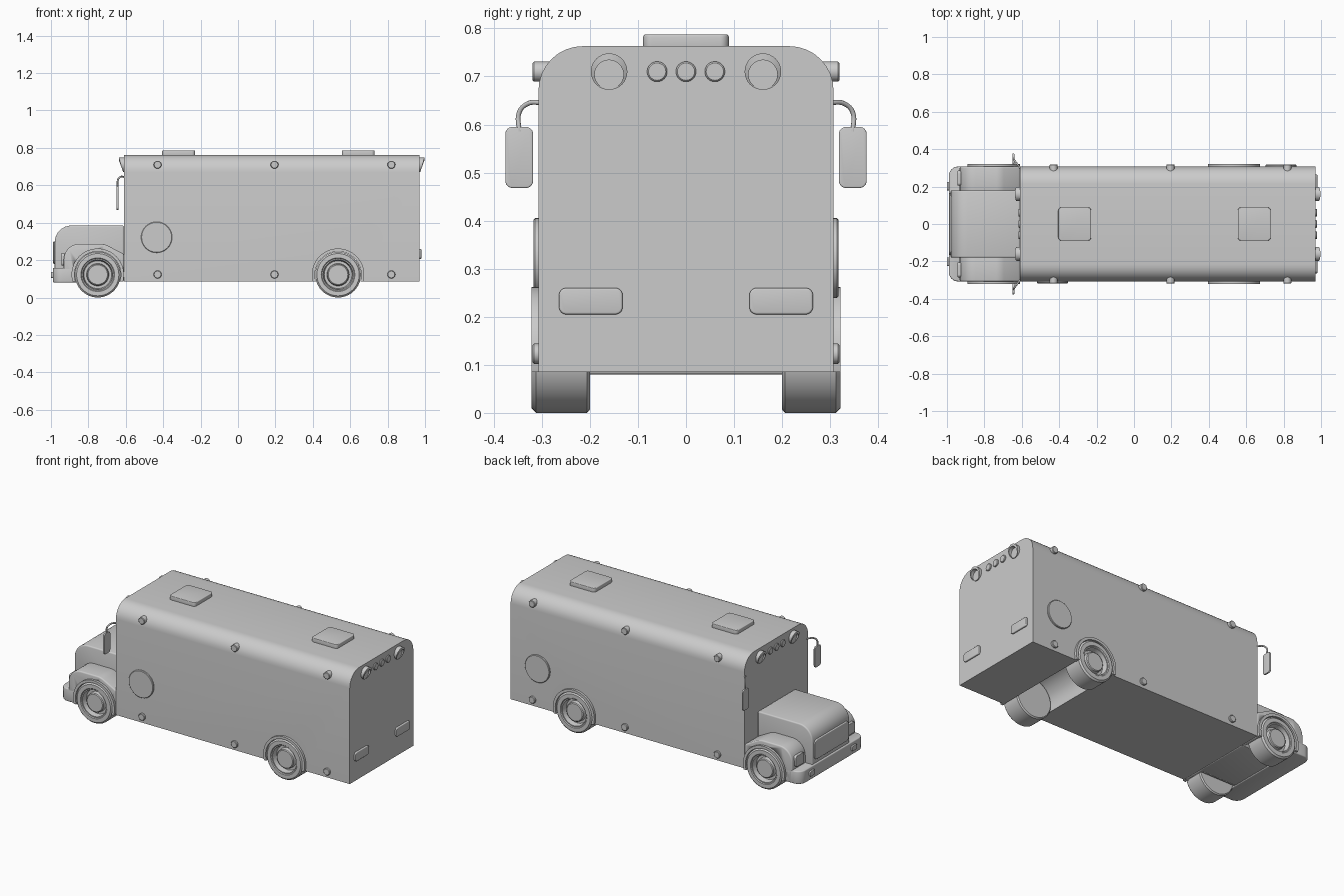
import bpy, bmesh, math
from mathutils import Vector

cube = bpy.data.objects.get("Cube")
if cube:
    bpy.data.objects.remove(cube, do_unlink=True)

grey = bpy.data.materials.new("plain grey")
grey.use_nodes = True
COLOUR = (0.6, 0.6, 0.6, 1)
grey.diffuse_color = COLOUR
grey.node_tree.nodes["Principled BSDF"].inputs["Base Color"].default_value = COLOUR

# Places a profile point (u, v) at depth w along an axis
PLACE = {"x": lambda u, v, w: (w, u, v),
         "y": lambda u, v, w: (u, w, v),
         "z": lambda u, v, w: (u, v, w)}


def finish(name, bm, bevel=0):
    bmesh.ops.recalc_face_normals(bm, faces=bm.faces)
    mesh = bpy.data.meshes.new(name)
    bm.to_mesh(mesh)
    bm.free()
    mesh.materials.append(grey)
    ob = bpy.data.objects.new(name, mesh)
    bpy.context.collection.objects.link(ob)
    bpy.ops.object.select_all(action="DESELECT")
    ob.select_set(True)
    bpy.context.view_layer.objects.active = ob
    if bevel:
        mod = ob.modifiers.new("soft edges", "BEVEL")
        mod.width, mod.segments, mod.limit_method = bevel, 3, "ANGLE"
        mod.angle_limit = math.radians(50)
        bpy.ops.object.modifier_apply(modifier=mod.name)
    bpy.ops.object.shade_smooth_by_angle(angle=math.radians(35))
    return ob


def rounded(corners, steps=8):
    """Round each (u, v, radius) corner of an outline."""
    out = []
    for i, (u, v, r) in enumerate(corners):
        p = Vector((u, v))
        if not r:
            out.append(p)
            continue
        a = (Vector(corners[i - 1][:2]) - p).normalized()
        b = (Vector(corners[(i + 1) % len(corners)][:2]) - p).normalized()
        half = a.angle(b) / 2
        centre = p + (a + b).normalized() * r / math.sin(half)
        start = p + a * r / math.tan(half) - centre
        end = p + b * r / math.tan(half) - centre
        sweep = start.angle(end)
        for k in range(steps + 1):
            t = k / steps
            out.append(centre + (start * math.sin((1 - t) * sweep)
                                 + end * math.sin(t * sweep)) / math.sin(sweep))
    return out


def prism(name, corners, axis, w0, w1, bevel=0):
    bm = bmesh.new()
    pts = rounded(corners)
    low, high = ([bm.verts.new(PLACE[axis](p[0], p[1], w)) for p in pts] for w in (w0, w1))
    bm.faces.new(low)
    bm.faces.new(high)
    for i in range(len(pts)):
        bm.faces.new((low[i - 1], low[i], high[i], high[i - 1]))
    return finish(name, bm, bevel)


def rect(u0, u1, v0, v1, r=0):
    return [(u0, v0, r), (u1, v0, r), (u1, v1, r), (u0, v1, r)]


def lathe(name, profile, axis, u, v, closed=False, sides=40):
    """Spin (radius, depth) points around an axis through (u, v)."""
    bm = bmesh.new()
    rings = []
    for r, w in profile:
        rings.append([bm.verts.new(PLACE[axis](u + r * math.cos(a), v + r * math.sin(a), w))
                      for a in (math.tau * k / sides for k in range(sides))])
    pairs = list(zip(rings, rings[1:]))
    if closed:
        pairs.append((rings[-1], rings[0]))
    else:
        bm.faces.new(rings[0])
        bm.faces.new(rings[-1])
    for a, b in pairs:
        for k in range(sides):
            bm.faces.new((a[k - 1], a[k], b[k], b[k - 1]))
    return finish(name, bm)


def disc(name, axis, u, v, r, w0, w1, sides=32):
    soft = min(0.003, abs(w1 - w0) / 3)
    tip = w1 - math.copysign(soft, w1 - w0)
    return lathe(name, [(r, w0), (r, tip), (r - soft, w1)], axis, u, v, sides=sides)


def cut_well(target, x, y0, y1):
    cutter = lathe("well_cutter", [(WELL, y0), (WELL, y1)], "y", x, AXLE_Z)
    cutter.hide_render = True
    mod = target.modifiers.new("wheel well", "BOOLEAN")
    mod.operation, mod.object, mod.solver = "DIFFERENCE", cutter, "EXACT"
    bpy.context.view_layer.objects.active = target
    bpy.ops.object.modifier_apply(modifier=mod.name)
    bpy.data.objects.remove(cutter, do_unlink=True)


AXLE_Z, WELL = 0.122, 0.128
FRONT_X, REAR_X = -0.75, 0.535
BACK, NOSE = 0.97, -0.61   # ends of the cargo body
SIDE, FLOOR, ROOF = 0.307, 0.085, 0.763

# Cargo body with an arched well right across it
body = prism("cargo_body", [(-SIDE, FLOOR, 0), (SIDE, FLOOR, 0),
                            (SIDE, ROOF, 0.092), (-SIDE, ROOF, 0.092)], "x", NOSE, BACK)
cut_well(body, REAR_X, -0.4, 0.4)

# Hood, grille and bumper
prism("hood", [(-0.98, FLOOR, 0), (-0.98, 0.385, 0.09), (NOSE, 0.385, 0),
               (NOSE, FLOOR, 0)], "y", -0.18, 0.18, 0.008)
prism("grille", rect(-0.165, 0.165, 0.18, 0.3, 0.025), "x", -0.988, -0.975, 0.004)
bumper = prism("bumper", [(-0.99, -SIDE, 0.05), (-0.99, SIDE, 0.05),
                          (-0.86, SIDE, 0), (-0.86, -SIDE, 0)], "z", 0.08, 0.158, 0.006)

# Roof hatches
for name, x in (("front_hatch", -0.317), ("rear_hatch", 0.643)):
    prism(name, rect(x - 0.088, x + 0.088, -0.089, 0.089, 0.018), "z", 0.755, 0.787, 0.004)


def hooded_lamp(name, x, d, y, z=0.71):
    """Round lamp under a visor that is deepest at the top."""
    bm = bmesh.new()
    n, r, ri = 32, 0.038, 0.030
    rings = [[], [], [], []]
    for k in range(n):
        c, s = math.cos(math.tau * k / n), math.sin(math.tau * k / n)
        tip = x + d * (0.005 + 0.011 * (1 + s))
        outer, inner = (y + r * c, z + r * s), (y + ri * c, z - 0.006 + ri * s)
        for ring, (u, v), w in zip(rings, (outer, outer, inner, inner),
                                   (x - d * 0.005, tip, tip, x + d * 0.004)):
            ring.append(bm.verts.new((w, u, v)))
    for a, b in zip(rings, rings[1:]):
        for k in range(n):
            bm.faces.new((a[k - 1], a[k], b[k], b[k - 1]))
    bm.faces.new(rings[0])
    bm.faces.new(rings[-1])
    finish(name, bm)


# Lamp rows at both ends of the body
for end, x, d in (("front", NOSE, -1), ("rear", BACK, 1)):
    for y in (-0.16, 0.16):
        hooded_lamp(end + "_hooded_lamp", x, d, y)
    for y in (-0.06, 0, 0.06):
        disc(end + "_roof_marker", "x", y, 0.71, 0.021, x - d * 0.005, x + d * 0.008)

for label, s in (("left", 1), ("right", -1)):
    # Front fenders with wells
    fender = prism(label + "_fender", [(-0.932, FLOOR, 0), (-0.932, 0.287, 0.085),
                                       (-0.715, 0.287, 0.09), (NOSE, 0.232, 0), (NOSE, FLOOR, 0)],
                   "y", s * 0.17, s * SIDE, 0.008)
    cut_well(fender, FRONT_X, s * 0.185, s * 0.4)
    # Wheels and arch flares
    for end, x in (("front", FRONT_X), ("rear", REAR_X)):
        lathe(f"{label}_{end}_wheel",
              [(0.115, s * 0.2), (0.122, s * 0.206), (0.122, s * 0.312), (0.113, s * 0.321),
               (0.09, s * 0.321), (0.086, s * 0.316), (0.08, s * 0.316), (0.074, s * 0.285),
               (0.06, s * 0.285), (0.057, s * 0.308), (0.052, s * 0.312)], "y", x, AXLE_Z)
        flare = []
        for r, flip in ((0.14, 1), (0.124, -1)):
            drop = math.asin((AXLE_Z - FLOOR) / r)
            arc = [-drop + (math.pi + 2 * drop) * k / 32 for k in range(33)][::flip]
            flare += [(x + r * math.cos(a), AXLE_Z + r * math.sin(a), 0) for a in arc]
        prism(f"{label}_{end}_flare", flare, "y", s * 0.295, s * 0.321)
    # Front lamps, bumper lamps and tail lamps
    y0, y1 = sorted((s * 0.205, s * 0.285))
    prism(label + "_headlamp", rect(y0, y1, 0.17, 0.237, 0.015), "x", -0.944, -0.925, 0.003)
    y0, y1 = sorted((s * 0.18, s * 0.225))
    prism(label + "_bumper_lamp", rect(y0, y1, 0.105, 0.137, 0.008), "x", -1.0, -0.985, 0.003)
    y0, y1 = sorted((s * 0.132, s * 0.264))
    prism(label + "_tail_lamp", rect(y0, y1, 0.205, 0.26, 0.015), "x", BACK - 0.005, 0.98, 0.004)
    # Side markers
    for x in (-0.43, 0.195, 0.82):
        for z, r in ((0.71, 0.021), (0.123, 0.021)):
            disc(label + "_side_marker", "y", x, z, r, s * 0.27, s * 0.319)
    # Round side plates, staggered between the two sides
    disc(label + "_round_plate", "y", 0.785 if s > 0 else -0.435, 0.322, 0.083,
         s * 0.3, s * 0.317, 48)
    # Mirrors on bent arms
    y0, y1 = sorted((s * 0.318, s * 0.376))
    prism(label + "_mirror", rect(y0, y1, 0.468, 0.595, 0.015), "x", -0.65, -0.639, 0.003)
    curve = bpy.data.curves.new(label + "_mirror_arm", "CURVE")
    curve.dimensions, curve.bevel_depth, curve.bevel_resolution = "3D", 0.005, 2
    curve.use_fill_caps = True
    spline = curve.splines.new("BEZIER")
    path = [(-0.605, 0.295, 0.645), (-0.632, 0.33, 0.643), (-0.643, 0.347, 0.625), (-0.643, 0.347, 0.585)]
    spline.bezier_points.add(len(path) - 1)
    for point, (x, y, z) in zip(spline.bezier_points, path):
        point.co = (x, s * y, z)
        point.handle_left_type = point.handle_right_type = "AUTO"
    curve.materials.append(grey)
    bpy.context.collection.objects.link(bpy.data.objects.new(curve.name, curve))
